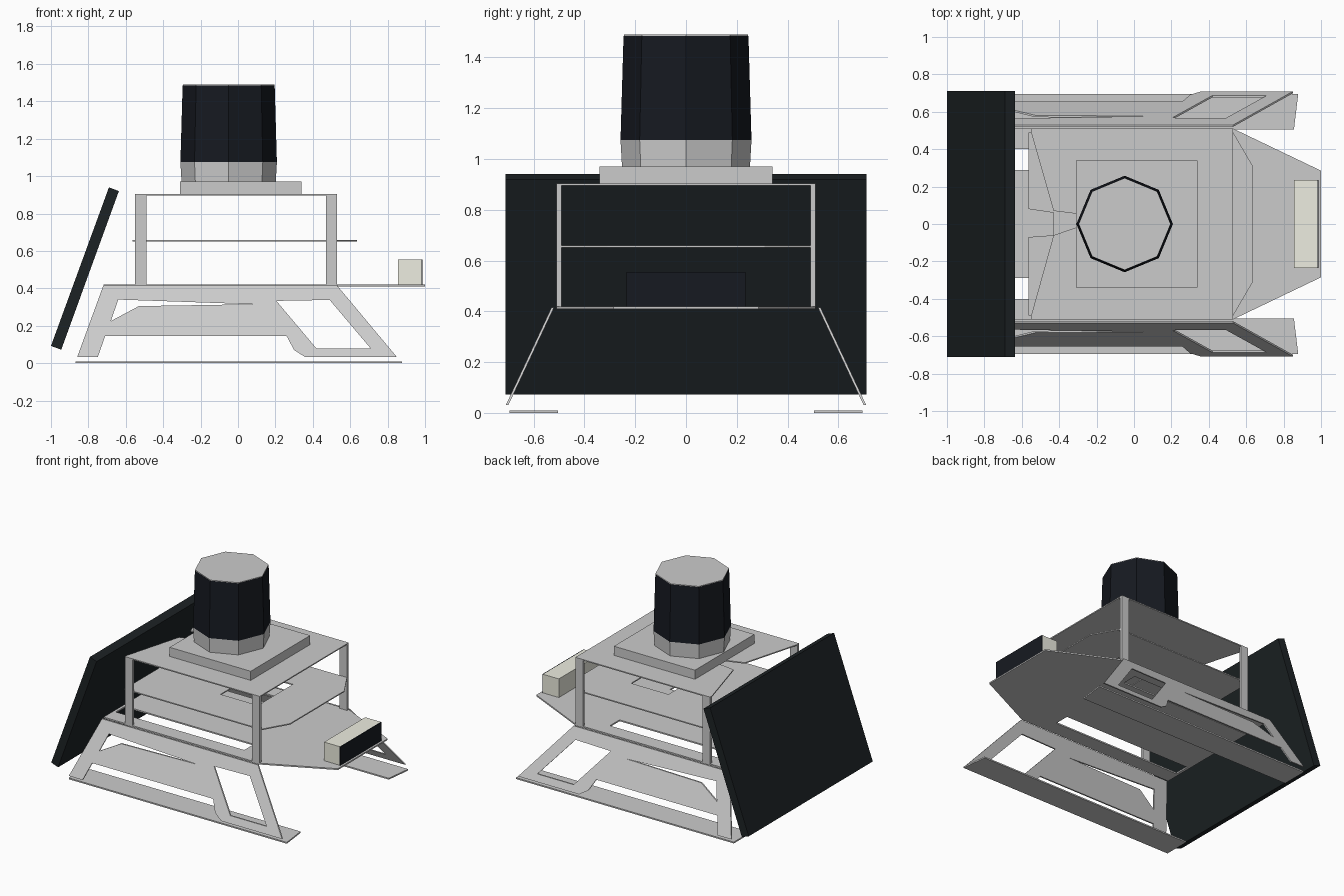
import bpy, bmesh, math

if "Cube" in bpy.data.objects:
    bpy.data.objects.remove(bpy.data.objects["Cube"])


def material(name, rgb):
    m = bpy.data.materials.new(name)
    m.diffuse_color = (*rgb, 1)
    m.use_nodes = True
    m.node_tree.nodes["Principled BSDF"].inputs["Base Color"].default_value = m.diffuse_color
    return m


DARK = material("dark_panel", (0.012, 0.016, 0.018))
BLACK = material("sensor_black", (0.008, 0.010, 0.015))
BEIGE = material("beige", (0.85, 0.85, 0.75))


def add(name, mesh, mat=None):
    ob = bpy.data.objects.new(name, mesh)
    bpy.context.scene.collection.objects.link(ob)
    if mat:
        mesh.materials.clear()
        mesh.materials.append(mat)
    return ob


def plate(name, loops, thick, place, mat=None):
    """Filled outline (first loop) with holes (other loops), extruded and placed in 3D."""
    cu = bpy.data.curves.new(name, 'CURVE')
    cu.dimensions, cu.fill_mode, cu.extrude = '2D', 'BOTH', thick / 2
    for loop in loops:
        sp = cu.splines.new('POLY')
        sp.points.add(len(loop) - 1)
        for p, (u, v) in zip(sp.points, loop):
            p.co = (u, v, 0, 1)
        sp.use_cyclic_u = True
    tmp = bpy.data.objects.new(name + "_outline", cu)
    bpy.context.scene.collection.objects.link(tmp)
    dg = bpy.context.evaluated_depsgraph_get()
    mesh = bpy.data.meshes.new_from_object(tmp.evaluated_get(dg))
    bpy.data.objects.remove(tmp)
    bm = bmesh.new()
    bm.from_mesh(mesh)
    for v in bm.verts:
        v.co = place(*v.co)
    bmesh.ops.remove_doubles(bm, verts=bm.verts, dist=1e-5)
    bmesh.ops.recalc_face_normals(bm, faces=bm.faces)
    for f in bm.faces:
        f.smooth = False
    bm.to_mesh(mesh)
    bm.free()
    mesh.name = name
    return add(name, mesh, mat)


def box(name, x, y, z, mat=None):
    mesh = bpy.data.meshes.new(name)
    bm = bmesh.new()
    bmesh.ops.create_cube(bm, size=1)
    for v in bm.verts:
        v.co = [(r[0] + r[1]) / 2 + c * (r[1] - r[0]) for r, c in zip((x, y, z), v.co)]
    bm.to_mesh(mesh)
    bm.free()
    return add(name, mesh, mat)


def octagon(name, r1, r2, z1, z2, mat=None):
    mesh = bpy.data.meshes.new(name)
    bm = bmesh.new()
    bmesh.ops.create_cone(bm, cap_ends=True, segments=8, radius1=r1, radius2=r2, depth=z2 - z1)
    for v in bm.verts:
        # snap the first corner onto the x axis
        a = round(math.atan2(v.co.y, v.co.x) / (math.pi / 4)) * math.pi / 4
        r = v.co.xy.length
        v.co = (r * math.cos(a) - 0.05, r * math.sin(a), v.co.z + (z1 + z2) / 2)
    bm.to_mesh(mesh)
    bm.free()
    return add(name, mesh, mat)


def flat(z):
    return lambda u, v, w: (u, v, z + w)


def rect(x0, x1, y0, y1):
    return [(x0, y0), (x1, y0), (x1, y1), (x0, y1)]


# Lower deck with two long slots and a tapered nose
plate("lower_deck",
      [[(-0.72, -0.51), (0.53, -0.51), (1.0, -0.285), (1.0, 0.285), (0.53, 0.51), (-0.72, 0.51)],
       rect(-0.70, 0.33, 0.29, 0.40), rect(-0.70, 0.33, -0.40, -0.29)], 0.01, flat(0.415))

# Middle shelf with rear slit and window
plate("middle_shelf",
      [[(-0.565, -0.49), (0.53, -0.49), (0.635, -0.31), (0.635, 0.31), (0.53, 0.49),
        (-0.565, 0.49), (-0.565, 0.08), (-0.43, 0.06), (-0.43, -0.06), (-0.565, -0.07)],
       rect(0.0, 0.3, -0.2, 0.2)], 0.008, flat(0.655))

# Roof plate with notched rear edge
plate("roof_plate",
      [[(-0.55, -0.51), (0.53, -0.51), (0.53, 0.51), (-0.55, 0.51), (-0.55, 0.49),
        (-0.43, 0.07), (-0.27, 0.05), (-0.27, -0.005), (-0.43, -0.06), (-0.55, -0.49)]],
      0.008, flat(0.9))

# Slanted side legs, runners and corner posts on both sides
leg = [(-0.72, 0.415), (0.53, 0.415), (0.85, 0.032), (0.36, 0.032), (0.30, 0.07),
       (0.26, 0.145), (-0.71, 0.145), (-0.75, 0.032), (-0.86, 0.032)]
rear_hole = [(-0.64, 0.34), (0.08, 0.315), (-0.53, 0.305), (-0.68, 0.225)]
front_hole = [(0.205, 0.333), (0.49, 0.338), (0.71, 0.078), (0.42, 0.078)]
for side, s in (("right", -1), ("left", 1)):
    plate(side + "_leg", [leg, rear_hole, front_hole], 0.01,
          lambda u, v, w: (u, s * (0.705 - (v - 0.03) * 0.468 + w), v))
    plate(side + "_runner", [[(-0.87, 0.505 * s), (0.855, 0.505 * s), (0.878, 0.695 * s),
                              (-0.87, 0.695 * s)]], 0.01, flat(0.005))
    y = sorted((0.49 * s, 0.51 * s))
    box(side + "_rear_post", (-0.55, -0.49), y, (0.42, 0.896))
    box(side + "_front_post", (0.47, 0.53), y, (0.42, 0.896))

# Tilted rear panel
plate("rear_panel", [[(-0.69, 0.94), (-0.637, 0.92), (-0.945, 0.072), (-1.0, 0.092)]],
      1.42, lambda u, v, w: (u, w, v), DARK)

# Turret base and eight-sided sensor drum
box("turret_base", (-0.31, 0.34), (-0.34, 0.34), (0.90, 0.97))
octagon("drum_foot", 0.252, 0.258, 0.97, 1.075)
octagon("drum_band", 0.258, 0.246, 1.075, 1.485, BLACK)
octagon("drum_cap", 0.245, 0.245, 1.485, 1.49)

# Front camera bar with dark face
box("camera_bar", (0.855, 0.98), (-0.235, 0.235), (0.42, 0.555), BEIGE)
box("camera_face", (0.98, 0.986), (-0.235, 0.235), (0.42, 0.555), BLACK)
